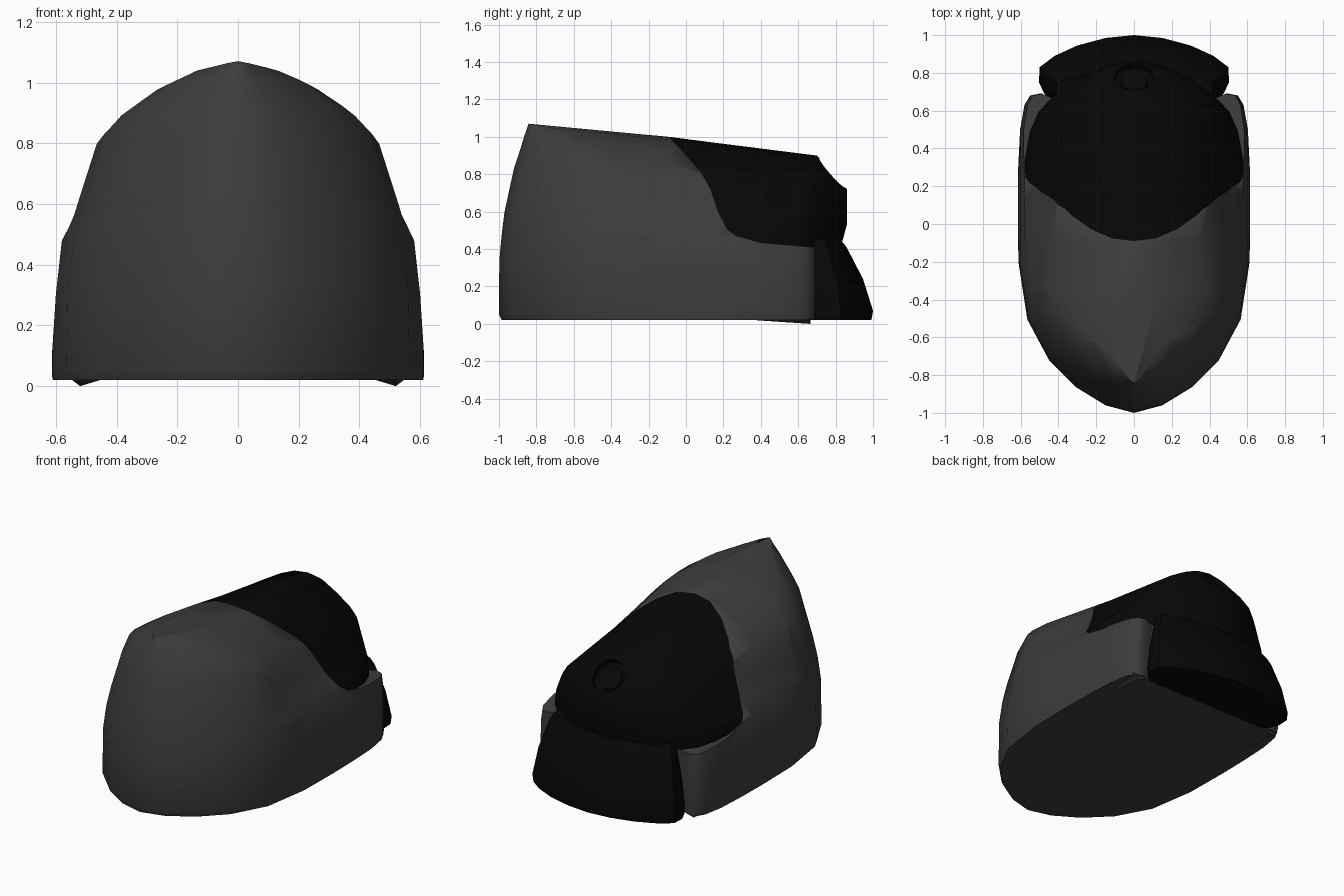
import bpy, bmesh, math
from mathutils import Vector

if "Cube" in bpy.data.objects:
    bpy.data.objects.remove(bpy.data.objects["Cube"])


def material(name, v):
    m = bpy.data.materials.new(name)
    m.diffuse_color = (v, v, v, 1)
    m.use_nodes = True
    m.node_tree.nodes["Principled BSDF"].inputs["Base Color"].default_value = m.diffuse_color
    return m


GREY = material("dark grey", 0.046)
BLACK = material("black", 0.002)


def skin(name, rings, mat):
    """Closed solid through a stack of rings with equal point counts."""
    bm = bmesh.new()
    vs = [[bm.verts.new(p) for p in r] for r in rings]
    n = len(rings[0])
    for a, b in zip(vs, vs[1:]):
        for i in range(n):
            j = (i + 1) % n
            bm.faces.new((a[i], a[j], b[j], b[i]))
    bm.faces.new(vs[0][::-1])
    bm.faces.new(vs[-1])
    bmesh.ops.recalc_face_normals(bm, faces=bm.faces)
    me = bpy.data.meshes.new(name)
    bm.to_mesh(me)
    bm.free()
    me.materials.append(mat)
    ob = bpy.data.objects.new(name, me)
    bpy.context.collection.objects.link(ob)
    return ob


def mirrored(half):
    """Half outline from centre to centre, completed on the -x side."""
    return half + [(-x, y) for x, y in half[-2:0:-1]]


def tower(name, half, levels, pivot, mat):
    """Plan outline stacked over levels (z, front scale, back scale, width scale)."""
    rings = []
    for z, f, b, w in levels:
        rings.append([(x * w, pivot + (y - pivot) * (f if y < pivot else b), z)
                      for x, y in mirrored(half)])
    return skin(name, rings, mat)


def boolean(ob, cutter, op):
    m = ob.modifiers.new("cut", 'BOOLEAN')
    m.object, m.operation, m.solver = cutter, op, 'EXACT'
    bpy.context.view_layer.objects.active = ob
    bpy.ops.object.modifier_apply(modifier=m.name)


def smooth(ob, angle):
    bpy.ops.object.select_all(action='DESELECT')
    ob.select_set(True)
    bpy.context.view_layer.objects.active = ob
    bpy.ops.object.shade_smooth_by_angle(angle=math.radians(angle))


# Arched envelope shared by shell and lid, lower and narrower to the back
ARCH = [(0, 1.07), (.135, 1.055), (.265, 1.0), (.385, .915), (.465, .825), (.505, .69),
        (.54, .57), (.58, .48), (.6, .3), (.613, .1), (.613, -.2), (0, -.2)]
rings = []
for y, top, pinch in [(-1.2, 1.103, 0), (-.84, 1.07, 0), (-.35, 1.024, 0), (-.09, 1.0, .14),
                      (.15, .969, .24), (.7, .9, .36), (1.2, .84, .4)]:
    k = (top - .48) / (1.07 - .48)
    rings.append([(x * (1 - pinch * max(0, z - .48) / .59), y,
                   .48 + (z - .48) * k if z > .48 else z) for x, z in mirrored(ARCH)])
arch = skin("arch_cutter", rings, GREY)

# Region above the seam between shell and lid
SEAM = [(-.245, 1.2), (-.09, 1.0), (0, .9), (.08, .81), (.13, .72), (.17, .6), (.22, .505),
        (.27, .468), (.4, .435), (.68, .41), (.86, .45), (1.3, .45), (1.3, 1.2)]
seam = skin("seam_cutter", [[(x, y, z) for y, z in SEAM] for x in (-.9, .9)], GREY)

# Grey shell, its outline shrinking towards the ridge
shell_plan = [(0, -1), (.15, -.96), (.305, -.865), (.45, -.72), (.565, -.505), (.612, -.2),
              (.616, .1), (.613, .3), (.603, .5), (.58, .63), (.55, .68), (.5, .69),
              (.44, .665), (0, .665)]
shell = tower("shell", shell_plan, [(.02, .985, .99, .99), (.05, 1, 1, 1), (.34, .998, 1, .99),
              (.48, .985, 1, .955), (.6, .97, 1, .9), (.83, .92, 1, .78), (.92, .89, 1, .67),
              (1.0, .866, 1, .48), (1.055, .847, 1, .28), (1.09, .835, 1, .12)], 0, GREY)
boolean(shell, arch, 'INTERSECT')
boolean(shell, seam, 'DIFFERENCE')

# Black lid with a sloped back
lid_plan = [(0, -.5), (.68, -.5), (.64, 0), (.585, .22), (.577, .35), (.55, .5), (.505, .61),
            (.44, .68), (.3, .775), (.15, .84), (0, .86)]
lid = tower("lid", lid_plan, [(.3, 1, .96, 1), (.45, 1, .975, 1), (.53, 1, 1, .96),
            (.72, 1, 1, .82), (.9, 1, .815, .68), (1.2, 1, .5, .5)], 0, BLACK)
boolean(lid, arch, 'INTERSECT')
boolean(lid, seam, 'INTERSECT')

# Round button recess on the sloped back of the lid
normal = Vector((0, .7, .7)).normalized()
spot = Vector((0, .785, .81))


def disc(name, radius, depth, centre):
    bpy.ops.mesh.primitive_cylinder_add(vertices=24, radius=radius, depth=depth, location=centre,
                                        rotation=normal.to_track_quat('Z', 'Y').to_euler())
    ob = bpy.context.object
    ob.name = name
    ob.data.materials.append(BLACK)
    return ob


hole = disc("hole_cutter", .105, .14, spot + normal * .02)
boolean(lid, hole, 'DIFFERENCE')
button = disc("button", .075, .03, spot - normal * .045)

# Black drawer at the back, tapering up to the lid
drawer_plan = [(0, .655), (.44, .66), (.475, .69), (.503, .75), (.5, .83), (.42, .89),
               (.3, .945), (.15, .985), (0, 1)]
drawer = tower("drawer", drawer_plan, [(.02, 1, .975, .99), (.07, 1, 1, 1), (.24, 1, .845, .95),
               (.41, 1, .59, .86), (.45, 1, .5, .82)], .655, BLACK)

# Thin wedge feet under the rear corners
for s, side in ((-1, "left"), (1, "right")):
    foot = skin("foot_" + side, [[(s * (.52 + dx), y, z) for dx, z in
                ((-.1, .03), (0, low), (.04, .03))] for y, low in ((.38, .019), (.665, 0))], GREY)

for c in (arch, seam, hole):
    bpy.data.objects.remove(c)
smooth(shell, 62)
smooth(lid, 50)
smooth(drawer, 45)
smooth(button, 40)
